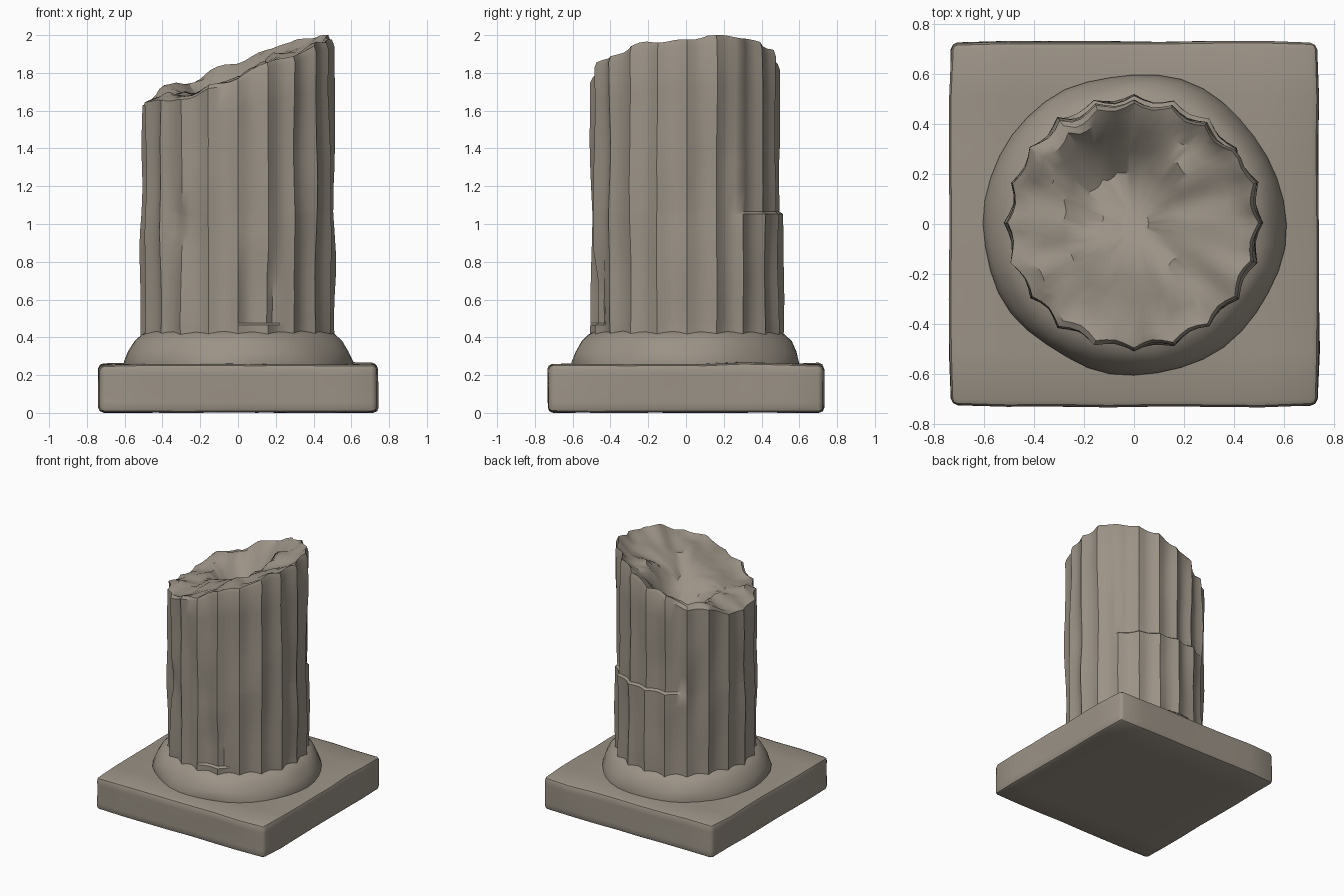
import bpy, bmesh, math
from mathutils import Vector, noise

if "Cube" in bpy.data.objects:
    bpy.data.objects.remove(bpy.data.objects["Cube"])


def wobble(x, y, z, freq, seed=0.0):
    return noise.noise(Vector((x * freq + seed, y * freq + 3.1, z * freq + 7.7)))


def finish(bm, name, angle):
    bmesh.ops.recalc_face_normals(bm, faces=bm.faces)
    mesh = bpy.data.meshes.new(name)
    bm.to_mesh(mesh)
    bm.free()
    obj = bpy.data.objects.new(name, mesh)
    bpy.context.collection.objects.link(obj)
    mat = bpy.data.materials.get("stone") or bpy.data.materials.new("stone")
    mat.diffuse_color = (0.33, 0.29, 0.24, 1)
    mat.use_nodes = True
    mat.node_tree.nodes["Principled BSDF"].inputs["Base Color"].default_value = mat.diffuse_color
    mesh.materials.append(mat)
    bpy.ops.object.select_all(action='DESELECT')
    obj.select_set(True)
    bpy.context.view_layer.objects.active = obj
    bpy.ops.object.shade_smooth_by_angle(angle=math.radians(angle))
    return obj


def skin(bm, rings):
    for a, b in zip(rings, rings[1:]):
        n = len(a)
        for i in range(n):
            j = (i + 1) % n
            bm.faces.new((a[i], a[j], b[j], b[i]))


# Square plinth: worn slab with rounded edges and chipped corners
bm = bmesh.new()
bmesh.ops.create_cube(bm, size=1)
for v in bm.verts:
    v.co = (v.co.x * 1.48, v.co.y * 1.465, (v.co.z + 0.5) * 0.26)
bmesh.ops.bevel(bm, geom=bm.edges[:], offset=0.028, segments=2, profile=0.5, affect='EDGES')
long_edges = [e for e in bm.edges if e.calc_length() > 0.1]
bmesh.ops.subdivide_edges(bm, edges=long_edges, cuts=6, use_grid_fill=True)
for v in bm.verts:
    x, y, z = v.co
    k = 1 + 0.008 * wobble(x, y, z, 3.5)
    corner = max(0, abs(x) + abs(y) - 1.36)
    k -= 0.12 * corner
    up = 0.014 * wobble(x, y, z, 3.0, 9)
    v.co = (x * k, y * k, max(0.0, z + (up if z > 0.1 else abs(up) * 0.6)))
finish(bm, "plinth", 40)

# Round flared foot between plinth and shaft
bm = bmesh.new()
rings = []
for r, z in [(0.6, 0.22), (0.605, 0.27), (0.585, 0.325), (0.553, 0.38), (0.515, 0.415), (0.46, 0.44)]:
    ring = []
    for i in range(40):
        a = math.tau * i / 40
        c, s = math.cos(a), math.sin(a)
        rr = r + 0.018 * wobble(c, s, z * 3, 2.2, 4)
        ring.append(bm.verts.new((rr * c, rr * s, z)))
    rings.append(ring)
skin(bm, rings)
bm.faces.new(rings[0])
bm.faces.new(rings[-1])
finish(bm, "flared_foot", 40)

# Fluted shaft with a slanted, broken top
FLUTES, STEPS = 20, 4
N = FLUTES * STEPS
DIP = [0.0, 0.018, 0.026, 0.018]


def top_z(x, y):
    return min(2.0, 1.825 + 0.33 * x + 0.07 * y + 0.045 * wobble(x, y, 0, 6.0, 2))


def shaft_radius(i, z):
    a = math.tau * i / N
    c, s = math.cos(a), math.sin(a)
    r = 0.512 - DIP[i % STEPS] + 0.016 * wobble(c, s, z, 2.6, 5)
    # spalled patch on the back right, with a ledge under it
    if z > 1.06 and 35 < math.degrees(a) < 125:
        r -= 0.018
    # broken flute at the front foot
    if 0.47 < z < 0.85 and 272 < math.degrees(a) < 294:
        r -= 0.022
    # chip on the front left
    d = math.hypot((math.degrees(a) - 231) / 9, (z - 1.0) / 0.14)
    r -= 0.04 * max(0, 1 - d)
    return r


bm = bmesh.new()
rings = []
levels = [0.36, 0.465, 0.475, 0.6, 0.72, 0.85, 0.95, 1.052, 1.065, 1.2, 1.32, 1.44]
for z in levels + [0.5, 0.93, 1.0]:
    ring = []
    for i in range(N):
        a = math.tau * i / N
        c, s = math.cos(a), math.sin(a)
        zz = z
        if len(rings) >= len(levels):     # last rings follow the break
            zz = 1.44 + (top_z(0.5 * c, 0.5 * s) - 1.44) * z
        r = shaft_radius(i, zz)
        if z == 1.0:
            r -= 0.012 + 0.025 * max(0, -c)
        ring.append(bm.verts.new((r * c, r * s + 0.005, zz)))
    rings.append(ring)

# Rough broken surface, dished, with a deep pit toward the back left
for f in (0.93, 0.8, 0.62, 0.45, 0.28, 0.12):
    ring = []
    for v in rings[len(levels) + 2]:
        x, y = v.co.x * f, v.co.y * f
        pit = max(0, 1 - math.hypot((x + 0.07) / 0.24, (y - 0.16) / 0.25))
        z = top_z(x, y) - 0.035 * min(1, (1 - f) * 4) - 0.26 * pit
        z += 0.05 * wobble(x, y, 0, 9.0, 6) * (1 - f * 0.5)
        ring.append(bm.verts.new((x, y, min(z, 2.0))))
    rings.append(ring)
skin(bm, rings)
bm.faces.new(rings[0])
bm.faces.new(rings[-1])
# pin the highest splinter to the full height
tip = max(bm.verts, key=lambda v: v.co.z)
tip.co.z = 2.0
finish(bm, "fluted_shaft", 38)
